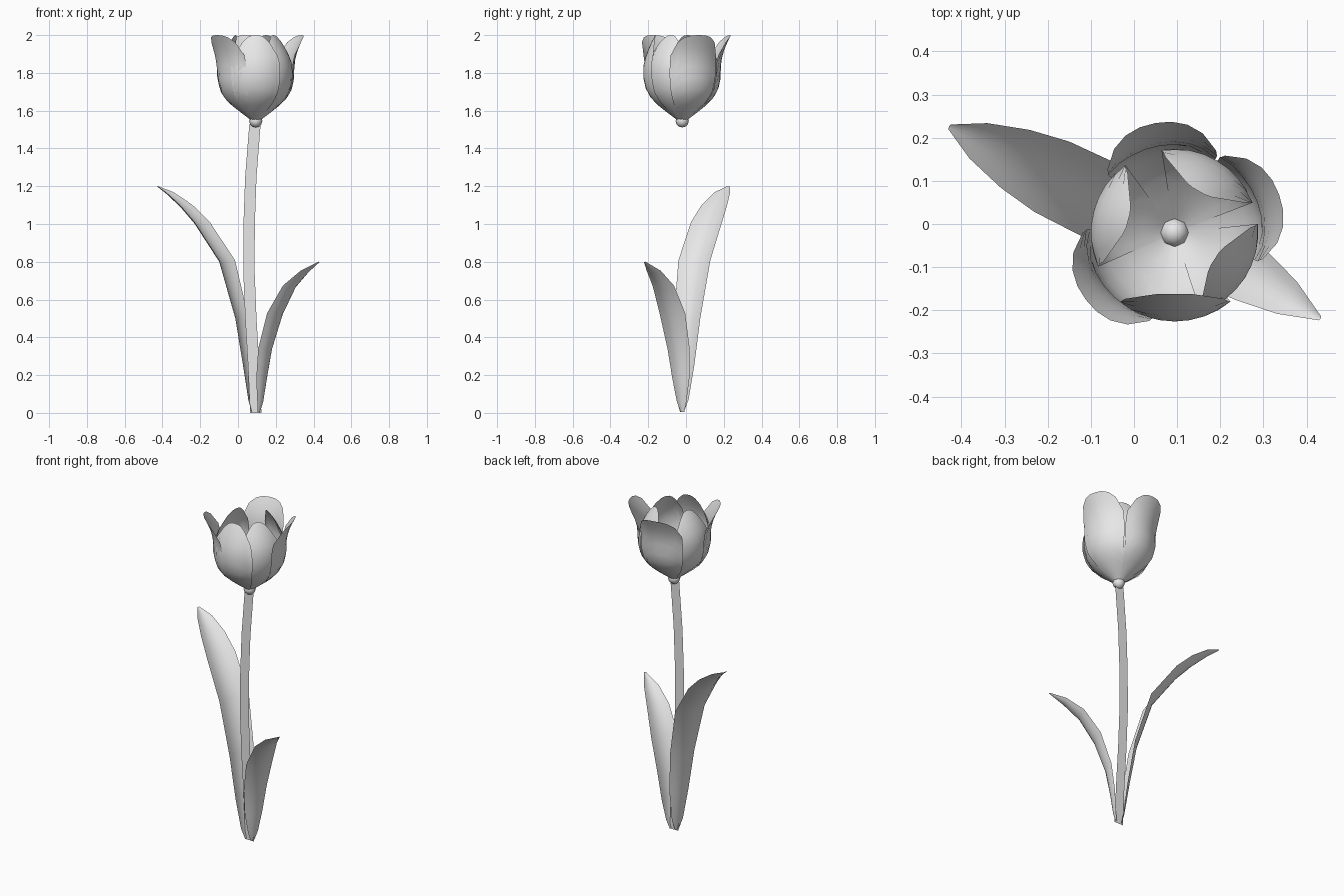
import bpy
import bmesh
from math import sin, cos, radians
from mathutils import Vector

cube = bpy.data.objects.get("Cube")
if cube:
    bpy.data.objects.remove(cube, do_unlink=True)

# One plain grey for the whole plant
grey = bpy.data.materials.new("light grey")
grey.use_nodes = True
grey.diffuse_color = (0.8, 0.8, 0.8, 1)
grey.node_tree.nodes["Principled BSDF"].inputs["Base Color"].default_value = (0.8, 0.8, 0.8, 1)

AXIS = Vector((0.094, -0.02, 0))


def sample(points, t):
    """Point at fraction t along a list of tuples."""
    f = min(max(t, 0), 1) * (len(points) - 1)
    i = min(int(f), len(points) - 2)
    return [a + (b - a) * (f - i) for a, b in zip(points[i], points[i + 1])]


def finish(name, bm, smooth=True):
    mesh = bpy.data.meshes.new(name)
    bm.to_mesh(mesh)
    bm.free()
    mesh.materials.append(grey)
    for p in mesh.polygons:
        p.use_smooth = smooth
    obj = bpy.data.objects.new(name, mesh)
    bpy.context.collection.objects.link(obj)
    return obj


def sheet(name, place, rows, cols, smooth=True):
    """Thin surface from place(u, v), u in -1..1 across, v in 0..1 along."""
    bm = bmesh.new()
    grid = [[bm.verts.new(place(2 * c / cols - 1, r / rows)) for c in range(cols + 1)]
            for r in range(rows + 1)]
    for low, high in zip(grid, grid[1:]):
        for c in range(cols):
            bm.faces.new((low[c], low[c + 1], high[c + 1], high[c]))
    return finish(name, bm, smooth)


# Stem: a flat ribbon, (x, z) along its centre
STEM = [(0.094, 0), (0.083, 0.25), (0.068, 0.5), (0.058, 0.75),
        (0.059, 1.0), (0.068, 1.25), (0.09, 1.53)]


def stem_point(u, v):
    x, z = sample(STEM, v)
    return Vector((x + 0.03 * u, AXIS.y, z))


sheet("stem", stem_point, 6, 1, False)

# Leaves: (distance from stem, height, half width)
LEFT_LEAF = [(0, 0.005, 0.012), (0.012, 0.07, 0.035), (0.035, 0.25, 0.06), (0.075, 0.5, 0.078),
             (0.165, 0.8, 0.094), (0.31, 1.0, 0.091), (0.40, 1.09, 0.075),
             (0.49, 1.16, 0.046), (0.56, 1.2, 0.006)]
RIGHT_LEAF = [(0, 0.005, 0.012), (0.012, 0.06, 0.03), (0.025, 0.18, 0.053), (0.05, 0.335, 0.069),
              (0.113, 0.52, 0.08), (0.2, 0.665, 0.067), (0.29, 0.745, 0.044),
              (0.376, 0.8, 0.005)]


def leaf(name, base_x, degrees, outline):
    a = radians(degrees)
    out = Vector((cos(a), sin(a), 0))
    side = Vector((-sin(a), cos(a), 0))

    def place(u, v):
        d, z, w = sample(outline, v)
        d0, z0, _ = sample(outline, v - 0.06)
        d1, z1, _ = sample(outline, v + 0.06)
        along = (out * (d1 - d0) + Vector((0, 0, z1 - z0))).normalized()
        inward = along.cross(side)
        if inward.dot(out) > 0:
            inward.negate()
        spine = Vector((base_x, AXIS.y, z)) + out * d
        return spine + side * w * u + inward * w * 0.35 * (u * u - 0.4)

    sheet(name, place, len(outline) - 1, 6)


leaf("long_leaf", 0.075, 154, LEFT_LEAF)
leaf("short_leaf", 0.113, -32, RIGHT_LEAF)

# Petals: (radius, height) of the cup wall, with tips leaning in or out
CUP = [(0.025, 1.55), (0.09, 1.6), (0.15, 1.65), (0.185, 1.705), (0.2, 1.775),
       (0.2, 1.85), (0.196, 1.905), (0.194, 1.96), (0.192, 2.0)]


def petal(name, degrees, scale, lean):
    def place(u, v):
        t = v * (1 - 0.28 * abs(u) ** 3)
        r, z = sample(CUP, t)
        tip = max(0, (z - 1.83) / 0.17)
        r = r * scale + lean * tip ** 1.6
        a = radians(degrees + 39 * u * (1 - 0.15 * tip))
        return Vector((AXIS.x + r * cos(a), AXIS.y + r * sin(a), z))

    sheet(name, place, 10, 8)


for i, degrees in enumerate((20, 100, 217)):
    petal(f"outer_petal_{i + 1}", degrees, 1.02, 0.062)
for i, degrees in enumerate((60, 165, 327)):
    petal(f"inner_petal_{i + 1}", degrees, 0.97, -0.075)
petal("front_petal", 270, 1.03, -0.055)

# Knob joining the stem to the flower
bm = bmesh.new()
bmesh.ops.create_uvsphere(bm, u_segments=8, v_segments=6, radius=0.035)
for v in bm.verts:
    v.co = AXIS + Vector((v.co.x, v.co.y, 1.546 + v.co.z))
finish("flower_base", bm)
